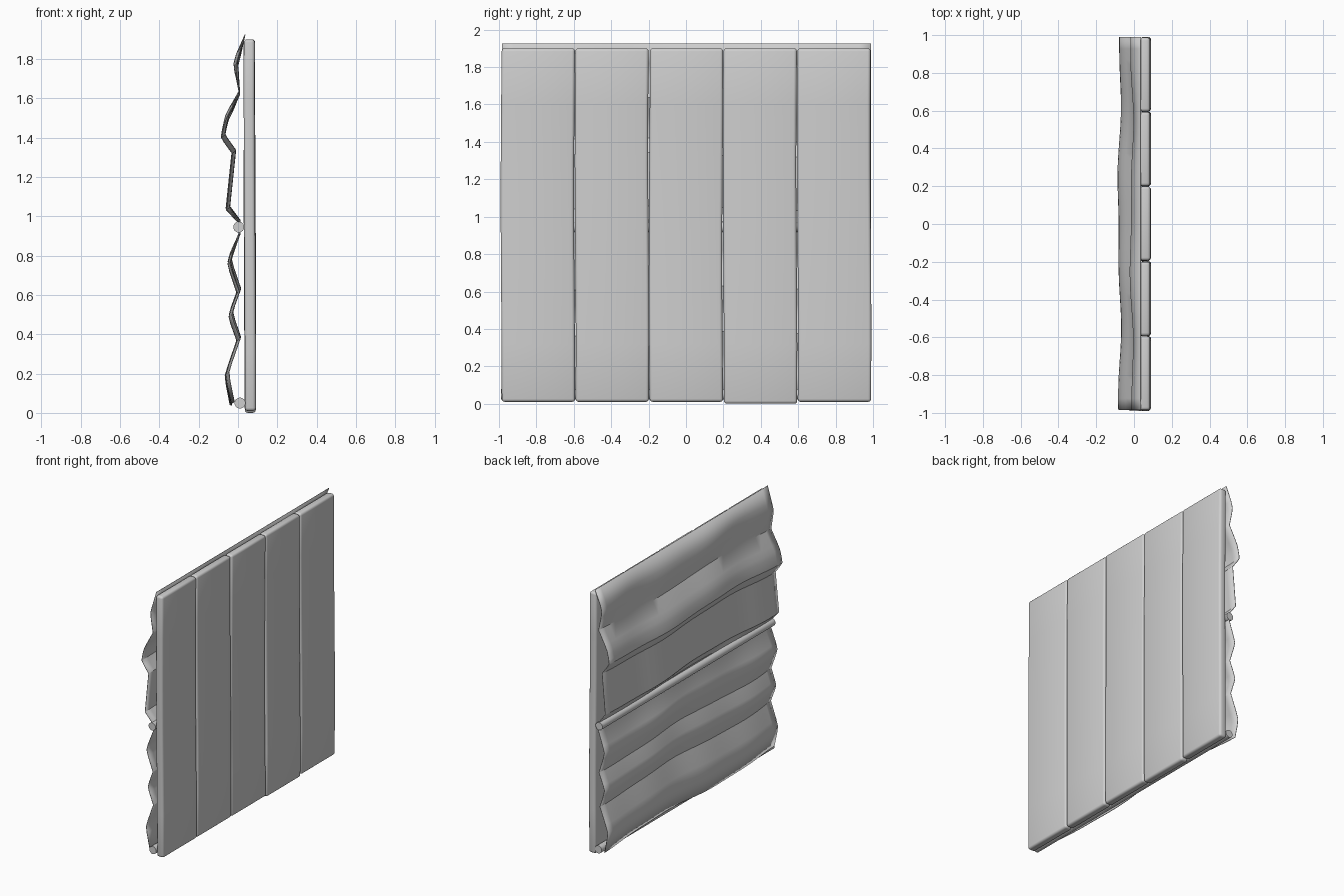
import bpy, bmesh, math, random
from mathutils import Vector, Matrix

random.seed(4)
if "Cube" in bpy.data.objects:
    bpy.data.objects.remove(bpy.data.objects["Cube"])

grey = bpy.data.materials.new("plain grey")
grey.use_nodes = True
grey.diffuse_color = (0.62, 0.62, 0.62, 1)
grey.node_tree.nodes["Principled BSDF"].inputs["Base Color"].default_value = grey.diffuse_color


def finish(name, bm, angle):
    bmesh.ops.recalc_face_normals(bm, faces=bm.faces)
    mesh = bpy.data.meshes.new(name)
    bm.to_mesh(mesh)
    bm.free()
    mesh.materials.append(grey)
    ob = bpy.data.objects.new(name, mesh)
    bpy.context.collection.objects.link(ob)
    bpy.ops.object.select_all(action="DESELECT")
    ob.select_set(True)
    bpy.context.view_layer.objects.active = ob
    bpy.ops.object.shade_smooth_by_angle(angle=math.radians(angle))
    return ob


# Five upright boards with worn, rounded edges
PLANK_W = 0.396
for i in range(5):
    low = 0.0 if i == 3 else 0.01
    bm = bmesh.new()
    bmesh.ops.create_cube(bm, size=1)
    bmesh.ops.transform(bm, verts=bm.verts, matrix=Matrix.Translation(
        (0.06, (i - 2) * PLANK_W, (1.9 + low) / 2)) @ Matrix.Diagonal(
        (0.056, PLANK_W - 0.004, 1.9 - low, 1)))
    bmesh.ops.bevel(bm, geom=bm.edges[:], offset=0.016, segments=3,
                    profile=0.5, affect="EDGES")
    for k in range(1, 6):
        bmesh.ops.bisect_plane(bm, geom=bm.verts[:] + bm.edges[:] + bm.faces[:],
                               plane_co=(0, 0, k * 0.32), plane_no=(0, 0, 1))
    phase = random.uniform(0, 6)
    for v in bm.verts:
        v.co.y += 0.003 * math.sin(v.co.z * 3 + phase)
        v.co.x += 0.003 * math.sin(v.co.z * 2 + phase)
    finish(f"plank_{i + 1}", bm, 40)

# Hanging cloth: folded profile (x, z) swept across the boards
FOLDS = [(0.036, 1.925), (-0.015, 1.77), (0.008, 1.63), (-0.06, 1.5), (-0.08, 1.41),
         (-0.022, 1.33), (-0.05, 1.045), (0.01, 0.97), (0.01, 0.92), (-0.045, 0.77),
         (0.005, 0.62), (-0.04, 0.5), (0.003, 0.375), (-0.06, 0.2), (-0.03, 0.05)]
ROUND = {1, 3, 4, 9, 11, 13}

# Soften the outward folds, keep the creases
points = []
for i, p in enumerate(FOLDS):
    p = Vector(p)
    if i in ROUND:
        a, b = Vector(FOLDS[i - 1]), Vector(FOLDS[i + 1])
        points += [p.lerp(a, 0.3), p.lerp((a + b) / 2, 0.08), p.lerp(b, 0.3)]
    else:
        points.append(p)

bm = bmesh.new()
COLS = 32
rows = []
for p in points:
    row = []
    pinned = p.x > 0.0075
    for c in range(COLS + 1):
        y = -0.985 + 1.975 * c / COLS
        sway = 0 if pinned else 0.007 * math.sin(5 * y + 3 * p.y) + 0.004 * math.sin(11 * y + p.y)
        rise = 0 if p.y > 1.9 else 0.012 * math.sin(4 * y + 2 * p.y)
        row.append(bm.verts.new((p.x + sway, y, p.y + rise)))
    rows.append(row)
for r, s in zip(rows, rows[1:]):
    for c in range(COLS):
        bm.faces.new((r[c], r[c + 1], s[c + 1], s[c]))
cloth = finish("hanging_cloth", bm, 35)
thick = cloth.modifiers.new("thickness", "SOLIDIFY")
thick.thickness = 0.004
thick.offset = 0

# Two poles holding the cloth, middle and bottom
for name, x, z in (("middle_pole", 0.004, 0.945), ("bottom_pole", 0.01, 0.05)):
    bm = bmesh.new()
    bmesh.ops.create_cone(bm, cap_ends=True, segments=14, radius1=0.028,
                          radius2=0.028, depth=1.98)
    bmesh.ops.transform(bm, verts=bm.verts, matrix=Matrix.Translation((x, 0, z))
                        @ Matrix.Rotation(math.pi / 2, 4, "X"))
    finish(name, bm, 40)
